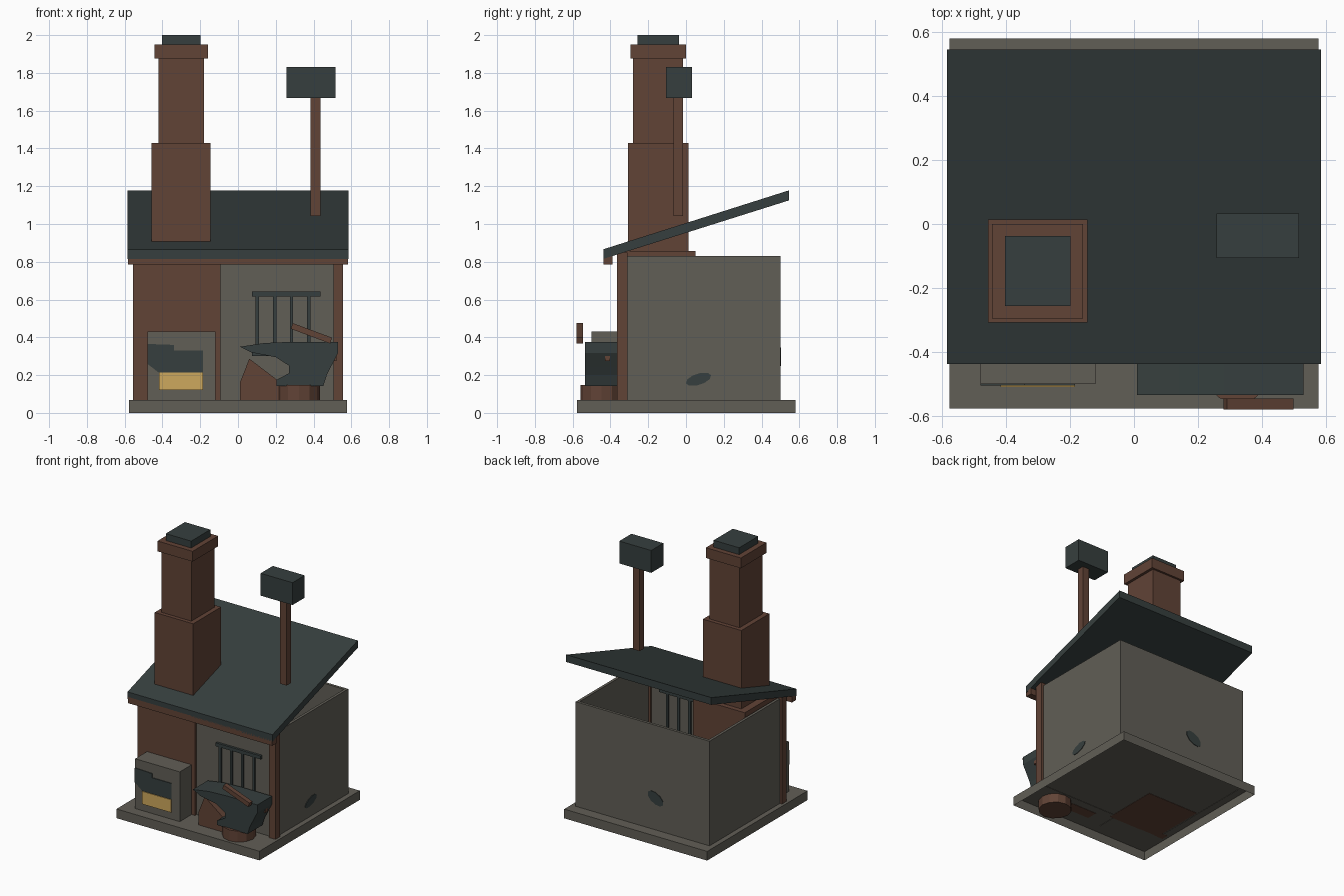
import bpy, bmesh, math
from mathutils import Vector

if "Cube" in bpy.data.objects:
    bpy.data.objects.remove(bpy.data.objects["Cube"])


def srgb(*rgb):
    f = lambda c: c / 12.92 if c <= 0.04045 else ((c + 0.055) / 1.055) ** 2.4
    return [f(c / 255) for c in rgb] + [1.0]


def material(name, *rgb):
    m = bpy.data.materials.new(name)
    m.diffuse_color = srgb(*rgb)
    m.use_nodes = True
    m.node_tree.nodes["Principled BSDF"].inputs["Base Color"].default_value = m.diffuse_color
    return m


STONE = material("grey stone", 97, 94, 86)
BROWN = material("brown brick and wood", 97, 67, 54)
DARK = material("dark slate iron", 54, 63, 62)
GLOW = material("ember yellow", 206, 168, 93)


def finish(name, bm, mat):
    bmesh.ops.recalc_face_normals(bm, faces=bm.faces)
    me = bpy.data.meshes.new(name)
    bm.to_mesh(me)
    bm.free()
    me.materials.append(mat)
    ob = bpy.data.objects.new(name, me)
    bpy.context.collection.objects.link(ob)
    return ob


def box(name, x, y, z, mat, open_bottom=False):
    bm = bmesh.new()
    bmesh.ops.create_cube(bm, size=1)
    for v in bm.verts:
        v.co = Vector([(r[0] + r[1]) / 2 + c * (r[1] - r[0]) for r, c in zip((x, y, z), v.co)])
    ob = finish(name, bm, mat)
    if open_bottom:
        bm = bmesh.new()
        bm.from_mesh(ob.data)
        low = [f for f in bm.faces if f.normal.z < -0.9]
        bmesh.ops.delete(bm, geom=low, context='FACES_ONLY')
        bm.to_mesh(ob.data)
        bm.free()
    return ob


def prism(name, pts, lo, hi, mat, axis='y'):
    """Extrude a 2D outline: (x, z) along y, or (y, z) along x."""
    place = (lambda p, d: (p[0], d, p[1])) if axis == 'y' else (lambda p, d: (d, p[0], p[1]))
    bm = bmesh.new()
    face = bm.faces.new([bm.verts.new(place(p, lo)) for p in pts])
    ext = bmesh.ops.extrude_face_region(bm, geom=[face])
    step = Vector(place((0, 0), hi - lo))
    for v in [g for g in ext['geom'] if isinstance(g, bmesh.types.BMVert)]:
        v.co += step
    return finish(name, bm, mat)


def oval(cx, cz, a, b, tilt, n=10):
    t = math.radians(tilt)
    return [(cx + a * math.cos(k) * math.cos(t) - b * math.sin(k) * math.sin(t),
             cz + a * math.cos(k) * math.sin(t) + b * math.sin(k) * math.cos(t))
            for k in (2 * math.pi * i / n for i in range(n))]


# Plinth, hollow underneath
box("base_slab", (-.577, .577), (-.577, .58), (0, .067), STONE, open_bottom=True)

# Walls
box("back_wall", (-.54, .54), (.48, .5), (.065, .83), STONE)
for side, s in (("left", -1), ("right", 1)):
    box(side + "_wall", sorted((s * .52, s * .54)), (-.31, .5), (.065, .83), STONE)
    box(side + "_front_post", sorted((s * .505, s * .557)), (-.365, -.31), (.065, .85), BROWN)
box("front_panel", (-.095, .51), (-.345, -.325), (.065, .83), STONE)

# Window grille
for z in (.3, .617):
    box("grille_rail", (.073, .437), (-.362, -.315), (z, z + .025), DARK)
for x in (.102, .194, .283, .374):
    box("grille_bar", (x - .009, x + .009), (-.357, -.315), (.31, .63), DARK)

# Sloping roof and eave beam
prism("roof", [(-.438, .815), (.545, 1.125), (.545, 1.178), (-.438, .866)], -.585, .585, DARK, 'x')
box("eave_beam", (-.583, .583), (-.438, -.388), (.785, .83), BROWN)

# Chimney
box("chimney_breast", (-.51, -.093), (-.363, .05), (.065, .858), BROWN)
box("chimney_lower", (-.457, -.146), (-.308, .014), (.85, 1.43), BROWN)
box("chimney_upper", (-.422, -.18), (-.28, -.015), (1.42, 1.89), BROWN)
box("chimney_collar", (-.443, -.16), (-.295, 0), (1.875, 1.95), BROWN)
box("chimney_cap", (-.403, -.198), (-.257, -.037), (1.94, 2.0), DARK)

# Hanging sign above the roof
box("sign_post", (.385, .438), (-.065, -.015), (1.043, 1.68), BROWN)
box("sign_board", (.258, .515), (-.107, .033), (1.667, 1.83), DARK)

# Forge with sooty mouth and embers
box("forge_block", (-.48, -.12), (-.5, -.36), (.065, .43), STONE)
prism("forge_mouth", [(-.48, .365), (-.34, .36), (-.34, .33), (-.185, .33), (-.185, .21),
                      (-.415, .21), (-.48, .26)], -.505, -.499, DARK)
box("embers", (-.417, -.185), (-.51, -.501), (.12, .213), GLOW)

# Anvil on a stump
prism("anvil", [(.01, .35), (.14, .37), (.28, .376), (.53, .376), (.53, .318), (.49, .24), (.47, .2),
                (.452, .143), (.205, .143), (.205, .175), (.27, .21), (.27, .25), (.2, .295),
                (.07, .32)], -.535, -.365, DARK)
bm = bmesh.new()
bmesh.ops.create_cone(bm, cap_ends=True, segments=12, radius1=.112, radius2=.112, depth=.147)
bmesh.ops.translate(bm, verts=bm.verts, vec=(.322, -.447, .0735))
finish("stump", bm, BROWN)
box("anvil_pin", (.46, .522), (-.43, -.402), (.275, .312), BROWN)

# Hammer handle and bellows
prism("hammer_handle", [(.28, .445), (.29, .475), (.498, .398), (.488, .367)], -.58, -.545, BROWN)
prism("bellows", [(.01, .065), (.01, .16), (.06, .287), (.22, .165), (.22, .065)], -.47, -.39, BROWN)

# Dark stains on the walls
prism("right_wall_stain", oval(.066, .178, .07, .03, 18), .538, .544, DARK, 'x')
prism("back_wall_stain", oval(-.105, .297, .07, .04, 30), .498, .504, DARK)
